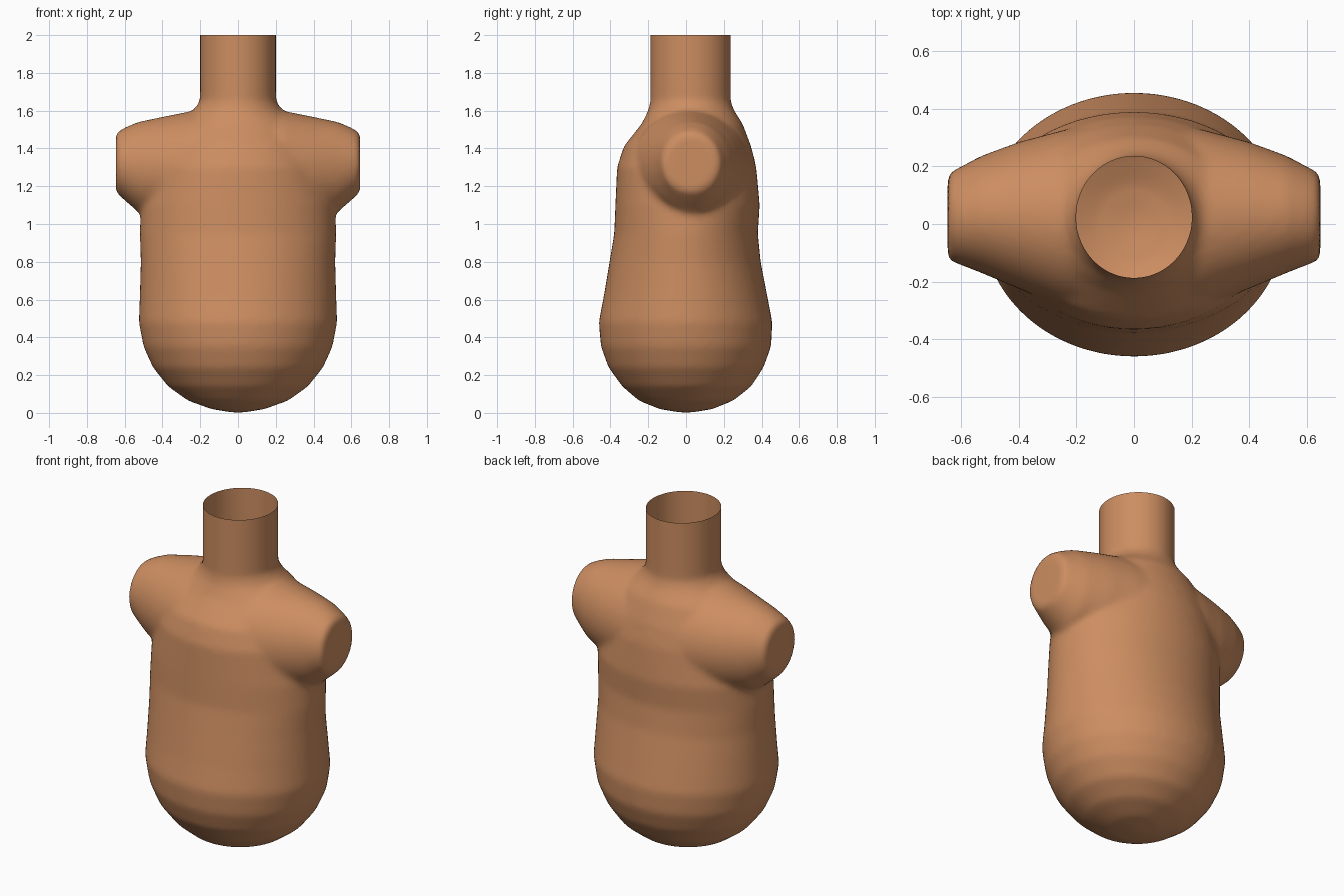
import bpy, bmesh, math

if "Cube" in bpy.data.objects:
    bpy.data.objects.remove(bpy.data.objects["Cube"])

N = 64
bm = bmesh.new()


def loft(rings):
    """Skin a closed tube through rings given as functions of angle."""
    loops = [[bm.verts.new(r(2 * math.pi * i / N)) for i in range(N)] for r in rings]
    for a, b in zip(loops, loops[1:]):
        for i in range(N):
            j = (i + 1) % N
            bm.faces.new((a[i], a[j], b[j], b[i]))
    bm.faces.new(loops[0][::-1])
    bm.faces.new(loops[-1])


def flat_ring(z, rx, y0, y1):
    return lambda t: (rx * math.cos(t), (y0 + y1) / 2 + (y1 - y0) / 2 * math.sin(t), z)


def side_ring(x, y0, y1, z0, z1):
    return lambda t: (x, (y0 + y1) / 2 + (y1 - y0) / 2 * math.cos(t),
                      (z0 + z1) / 2 + (z1 - z0) / 2 * math.sin(t))


# Trunk and neck: height, half width, front y, back y
trunk = [
    (0.002, 0.03, -0.03, 0.03), (0.02, 0.14, -0.14, 0.14), (0.065, 0.265, -0.25, 0.25),
    (0.14, 0.37, -0.337, 0.345), (0.24, 0.45, -0.41, 0.41), (0.35, 0.5, -0.45, 0.45),
    (0.48, 0.525, -0.462, 0.457), (0.62, 0.52, -0.435, 0.43), (0.8, 0.515, -0.405, 0.395),
    (0.95, 0.52, -0.38, 0.38), (1.1, 0.515, -0.374, 0.39), (1.3, 0.47, -0.365, 0.372),
    (1.41, 0.42, -0.33, 0.345), (1.53, 0.33, -0.235, 0.3), (1.6, 0.235, -0.2, 0.255),
    (1.65, 0.202, -0.188, 0.236), (2.1, 0.202, -0.188, 0.236),
]
loft([flat_ring(*r) for r in trunk])

# Shoulders: x, front y, back y, bottom z, top z, mirrored across x
half = [
    (0.0, -0.35, 0.37, 0.95, 1.61), (0.25, -0.285, 0.325, 0.98, 1.597),
    (0.4, -0.225, 0.285, 1.02, 1.567), (0.53, -0.17, 0.237, 1.065, 1.54),
    (0.6, -0.143, 0.2, 1.125, 1.51), (0.647, -0.125, 0.175, 1.17, 1.482),
]
arms = [(-x, *r) for x, *r in half[:0:-1]] + half
loft([side_ring(*r) for r in arms])

bmesh.ops.recalc_face_normals(bm, faces=bm.faces)
mesh = bpy.data.meshes.new("torso")
bm.to_mesh(mesh)
bm.free()
torso = bpy.data.objects.new("torso", mesh)
bpy.context.collection.objects.link(torso)

# Fuse into one skin and soften the joins
remesh = torso.modifiers.new("fuse", 'REMESH')
remesh.mode = 'VOXEL'
remesh.voxel_size = 0.018
soften = torso.modifiers.new("soften", 'SMOOTH')
soften.factor = 0.5
soften.iterations = 6
dg = bpy.context.evaluated_depsgraph_get()
skin = bpy.data.meshes.new_from_object(torso.evaluated_get(dg))
torso.modifiers.clear()

# Open the neck at the top
bm = bmesh.new()
bm.from_mesh(skin)
bmesh.ops.bisect_plane(bm, geom=bm.verts[:] + bm.edges[:] + bm.faces[:],
                       plane_co=(0, 0, 2), plane_no=(0, 0, 1), clear_outer=True)
for f in bm.faces:
    f.smooth = True
bm.to_mesh(skin)
bm.free()
torso.data = skin

mat = bpy.data.materials.new("tan")
mat.diffuse_color = (0.61, 0.27, 0.12, 1)
mat.use_nodes = True
mat.node_tree.nodes["Principled BSDF"].inputs["Base Color"].default_value = mat.diffuse_color
skin.materials.clear()
skin.materials.append(mat)
